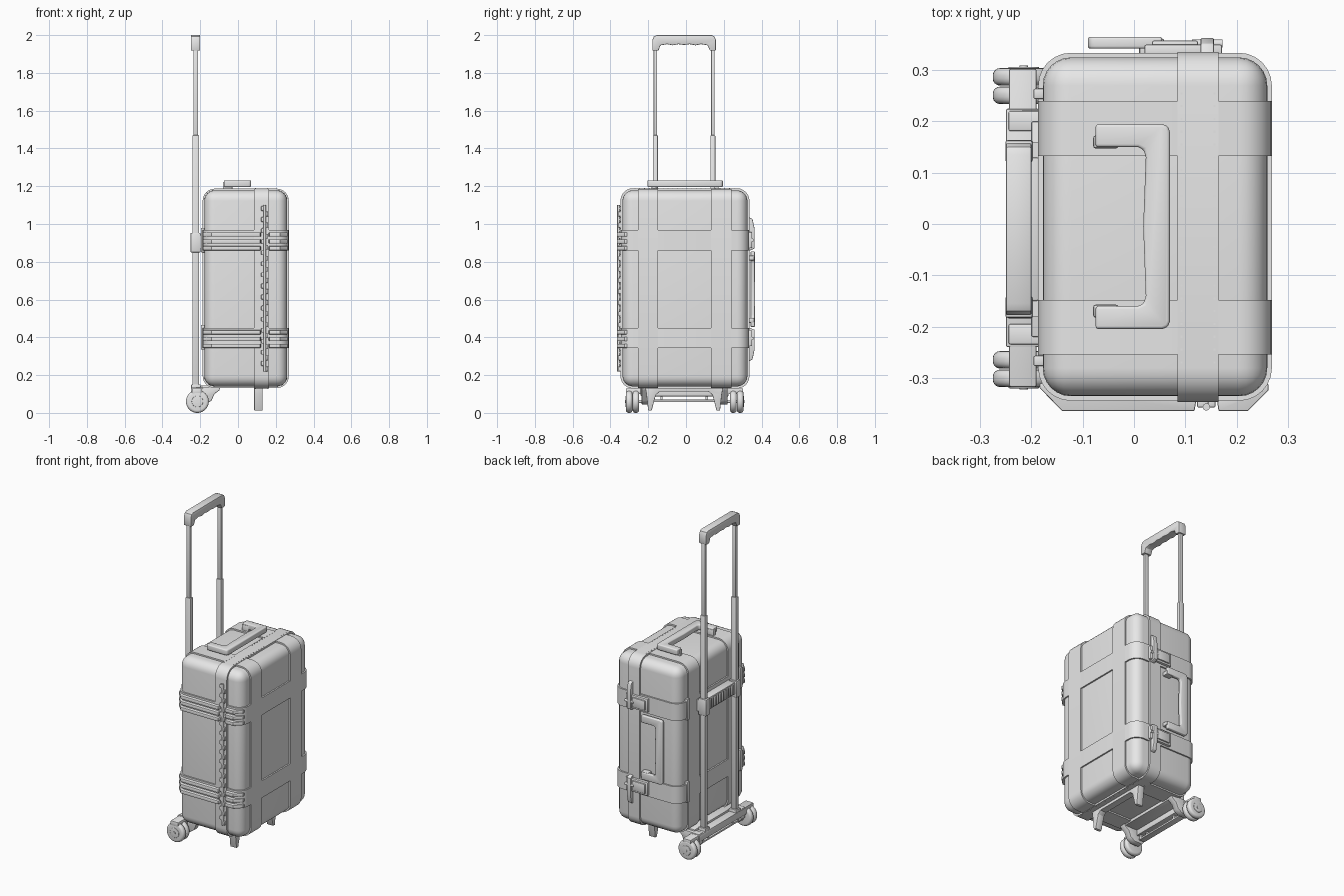
import bpy, bmesh, math
from mathutils import Vector, Matrix

if "Cube" in bpy.data.objects:
    bpy.data.objects.remove(bpy.data.objects["Cube"], do_unlink=True)

# One plain grey material for everything
grey = bpy.data.materials.new("plain grey")
grey.use_nodes = True
grey.diffuse_color = (0.8, 0.8, 0.8, 1)
grey.node_tree.nodes["Principled BSDF"].inputs["Base Color"].default_value = (0.8, 0.8, 0.8, 1)
made = []
MID_Y = -0.007   # centre plane of the case
MID_Z = 0.655    # mid height of the case


def finish(name, bm, bevel=0.0, segs=3):
    bmesh.ops.recalc_face_normals(bm, faces=bm.faces)
    if bevel:
        sharp = [e for e in bm.edges if e.calc_face_angle(0) > 0.8]
        bmesh.ops.bevel(bm, geom=sharp, offset=bevel, segments=segs,
                        profile=0.5, affect='EDGES', clamp_overlap=True)
    mesh = bpy.data.meshes.new(name)
    bm.to_mesh(mesh)
    bm.free()
    mesh.materials.append(grey)
    obj = bpy.data.objects.new(name, mesh)
    bpy.context.scene.collection.objects.link(obj)
    made.append(obj)
    return obj


def add_box(bm, x0, x1, y0, y1, z0, z1):
    centre = Vector(((x0 + x1) / 2, (y0 + y1) / 2, (z0 + z1) / 2))
    size = Matrix.Diagonal((x1 - x0, y1 - y0, z1 - z0, 1))
    bmesh.ops.create_cube(bm, size=1, matrix=Matrix.Translation(centre) @ size)


def boxes(name, specs, bevel=0.0, segs=2):
    bm = bmesh.new()
    for s in specs:
        add_box(bm, *s)
    return finish(name, bm, bevel, segs)


def prism(name, pts, axis, lo, hi, bevel=0.0, segs=2):
    """Extrude a closed outline along x, y or z."""
    put = {'x': lambda a, b, h: (h, a, b), 'y': lambda a, b, h: (a, h, b),
           'z': lambda a, b, h: (a, b, h)}[axis]
    bm = bmesh.new()
    face = bm.faces.new([bm.verts.new(put(a, b, lo)) for a, b in pts])
    ext = bmesh.ops.extrude_face_region(bm, geom=[face])
    step = Vector(put(0, 0, hi - lo))
    bmesh.ops.translate(bm, vec=step, verts=[v for v in ext['geom'] if isinstance(v, bmesh.types.BMVert)])
    return finish(name, bm, bevel, segs)


def cylinder(name, centre, radius, depth, axis, bevel=0.0, sides=40):
    turn = {'x': Matrix.Rotation(math.pi / 2, 4, 'Y'), 'y': Matrix.Rotation(math.pi / 2, 4, 'X'),
            'z': Matrix()}[axis]
    bm = bmesh.new()
    bmesh.ops.create_cone(bm, cap_ends=True, segments=sides, radius1=radius, radius2=radius,
                          depth=depth, matrix=Matrix.Translation(centre) @ turn)
    return finish(name, bm, bevel, 4)


def shell_band(name, axis, lo, hi, grow):
    """A slice of a slightly larger rounded case, wrapping right round it."""
    bm = bmesh.new()
    add_box(bm, -0.178 - grow, 0.26 + grow, -0.336 - grow, 0.325 + grow, 0.14 - grow, 1.178 + grow)
    bmesh.ops.bevel(bm, geom=bm.edges[:], offset=0.055 + grow, segments=6, profile=0.5, affect='EDGES')
    if axis is not None:
        for pos, sign in ((lo, -1), (hi, 1)):
            co, no = Vector((0, 0, 0)), Vector((0, 0, 0))
            co[axis], no[axis] = pos, sign
            bmesh.ops.bisect_plane(bm, geom=bm.verts[:] + bm.edges[:] + bm.faces[:],
                                   plane_co=co, plane_no=no, clear_outer=True)
            bmesh.ops.holes_fill(bm, edges=[e for e in bm.edges if e.is_boundary])
    return finish(name, bm)


# Case and its raised bands
shell_band("case_body", None, 0, 0, 0)
shell_band("lid_seam_band", 0, 0.085, 0.165, 0.011)
shell_band("left_lengthwise_band", 1, 0.133, 0.24, 0.009)
shell_band("right_lengthwise_band", 1, -0.255, -0.148, 0.009)
shell_band("upper_girth_band", 2, 0.86, 0.967, 0.009)
shell_band("lower_girth_band", 2, 0.343, 0.45, 0.009)

# Rivets along the seam band
bm = bmesh.new()
for i in range(22):
    y = -0.27 + i * 0.025
    for x in (0.093, 0.157):
        for z in (0.129, 1.189):
            add_box(bm, x - 0.002, x + 0.002, y - 0.002, y + 0.002, z - 0.0015, z + 0.0015)
finish("seam_rivets", bm)

# Protective ribs on the hinge side
for band, base in (("upper", 0.872), ("lower", 0.355)):
    for i in range(3):
        z = base + i * 0.036
        prism(f"{band}_rib_wide_{i}", [(-0.184, -0.31), (-0.184, -0.32), (-0.14, -0.365),
              (0.118, -0.365), (0.124, -0.33)], 'z', z - 0.011, z + 0.011, 0.003)
        prism(f"{band}_rib_narrow_{i}", [(0.16, -0.33), (0.165, -0.365), (0.222, -0.365),
              (0.262, -0.325), (0.262, -0.31)], 'z', z - 0.011, z + 0.011, 0.003)

# Long hinge with staggered knuckles
knuckles = []
for i in range(30):
    z = 0.22 + i * 0.0293
    x = 0.123 if i % 2 else 0.137
    knuckles.append((x, x + 0.022, -0.358, -0.34, z, z + 0.025))
boxes("hinge_knuckles", knuckles, 0.003)
cylinder("hinge_pin", (0.141, -0.357, 0.66), 0.007, 0.88, 'z', sides=16)

# Folding carry handles: one on top, one on the latch side
grip = [(-0.075, 0.2), (0.055, 0.2), (0.066, 0.196), (0.07, 0.185)]
inner = [(0.018, 0), (0.023, 0.135), (0.019, 0.15), (0.008, 0.155), (-0.075, 0.155)]
outline = grip + [(a, -b) for a, b in reversed(grip)] + \
    [(a, -b) for a, b in reversed(inner)] + inner[1:]
prism("top_handle", [(a, b - 0.005) for a, b in outline], 'z', 1.196, 1.231, 0.006, 3)
prism("side_handle", [(-0.02 - a, b + MID_Z) for a, b in outline], 'y', 0.342, 0.365, 0.005, 3)
for side in (-1, 1):
    y, z = -0.005 + side * 0.165, MID_Z + side * 0.165
    boxes("top_handle_pivot", [(-0.08, -0.03, y - 0.013, y + 0.013, 1.17, 1.222)], 0.006)
    boxes("side_handle_pivot", [(0.01, 0.06, 0.32, 0.362, z - 0.013, z + 0.013)], 0.006)

# Latches on the side opposite the hinge
for side in (-1, 1):
    zc = MID_Z + side * 0.26
    boxes("latch_plate", [(0.02, 0.172, 0.325, 0.35, zc - 0.042, zc + 0.042),
                          (0.035, 0.125, 0.34, 0.358, zc - 0.03, zc + 0.03)], 0.004)
    prism("latch_hook", [(0.325, MID_Z + side * 0.385), (0.352, MID_Z + side * 0.372),
          (0.363, MID_Z + side * 0.32), (0.363, MID_Z + side * 0.215),
          (0.325, MID_Z + side * 0.2)], 'x', 0.13, 0.156, 0.003)
    cylinder("latch_pin", (0.143, 0.352, zc), 0.008, 0.06, 'x', sides=16)

# Clips where the girth bands meet the trolley side
clips = []
for z in (0.335, 0.85):
    for y in (-0.277, 0.244):
        clips.append((-0.196, -0.17, y, y + 0.02, z, z + 0.13))
boxes("band_clips", clips, 0.003)

# Telescopic trolley: rails, sleeves, crossbar and grip
TC = -0.01
for side in (-1, 1):
    y = TC + side * 0.152
    boxes("outer_rail", [(-0.241, -0.206, y - 0.013, y + 0.013, 0.11, 1.47)], 0.004)
    boxes("inner_rail", [(-0.236, -0.211, y - 0.009, y + 0.009, 1.4, 1.95)], 0.003)
    boxes("rail_sleeve", [(-0.251, -0.198, y - 0.021, y + 0.021, 0.85, 0.953)], 0.004)
    boxes("rail_mount", [(-0.205, -0.175, y - 0.018, y + 0.018, 0.87, 0.94)])
    boxes("rail_foot", [(-0.248, -0.198, y - 0.022, y + 0.022, 0.11, 0.15)], 0.003)
boxes("crossbar", [(-0.238, -0.186, TC - 0.14, TC + 0.14, 0.87, 0.945)], 0.004)
boxes("crossbar_ribs", [(-0.247, -0.23, TC - 0.108 + i * 0.024, TC - 0.096 + i * 0.024, 0.878, 0.937)
                        for i in range(10)], 0.002)
half = [(0.0, 1.948), (0.03, 1.952), (0.06, 1.946), (0.09, 1.952), (0.125, 1.946), (0.136, 1.918),
        (0.168, 1.918), (0.168, 1.975), (0.16, 1.993), (0.145, 2.0)]
prism("pull_grip", [(TC + a, b) for a, b in half] + [(TC - a, b) for a, b in reversed(half[1:])],
      'x', -0.25, -0.2, 0.004)

# Wheel chassis
boxes("chassis", [(-0.25, -0.185, -0.24, 0.225, 0.088, 0.132),
                  (-0.244, -0.19, -0.318, 0.303, 0.1, 0.13)], 0.004)
boxes("chassis_rail", [(-0.235, -0.195, -0.19, 0.175, 0.058, 0.07)], 0.003)
boxes("chassis_posts", [(-0.232, -0.198, TC + p - 0.006, TC + p + 0.006, 0.06, 0.1)
                        for p in (-0.17, -0.12, 0.12, 0.17)])
boxes("chassis_plate", [(-0.2, -0.1, -0.22, 0.2, 0.122, 0.145)], 0.003)
for side in (-1, 1):
    y = MID_Y + side * 0.208
    prism("wheel_bracket", [(-0.245, 0.135), (-0.09, 0.14), (-0.1, 0.118), (-0.125, 0.1), (-0.14, 0.065),
          (-0.17, 0.045), (-0.225, 0.045), (-0.245, 0.07)], 'y', y - 0.02, y + 0.02, 0.004)
    # Twin wheels on each end
    for k, offset in enumerate((0.258, 0.294)):
        cylinder(f"wheel_{k}", (-0.215, MID_Y + side * offset, 0.0605), 0.0605, 0.034, 'y', 0.014)
    cylinder("wheel_axle", (-0.215, MID_Y + side * 0.262, 0.0605), 0.008, 0.108, 'y', sides=20)
    cylinder("wheel_hub", (-0.215, MID_Y + side * 0.296, 0.0605), 0.03, 0.035, 'y', 0.002)

# Standing foot under the case
foot = [(0.0, 0.112), (0.13, 0.112), (0.15, 0.095), (0.172, 0.012), (0.19, 0.012), (0.2, 0.1), (0.208, 0.146)]
prism("standing_foot", [(TC + a, b) for a, b in foot] + [(TC - a, b) for a, b in reversed(foot[1:])],
      'x', 0.086, 0.13, 0.003)

# Smooth the rounded parts, keep hard edges crisp
bpy.ops.object.select_all(action='DESELECT')
for obj in made:
    obj.select_set(True)
bpy.context.view_layer.objects.active = made[0]
bpy.ops.object.shade_smooth_by_angle(angle=math.radians(32))
